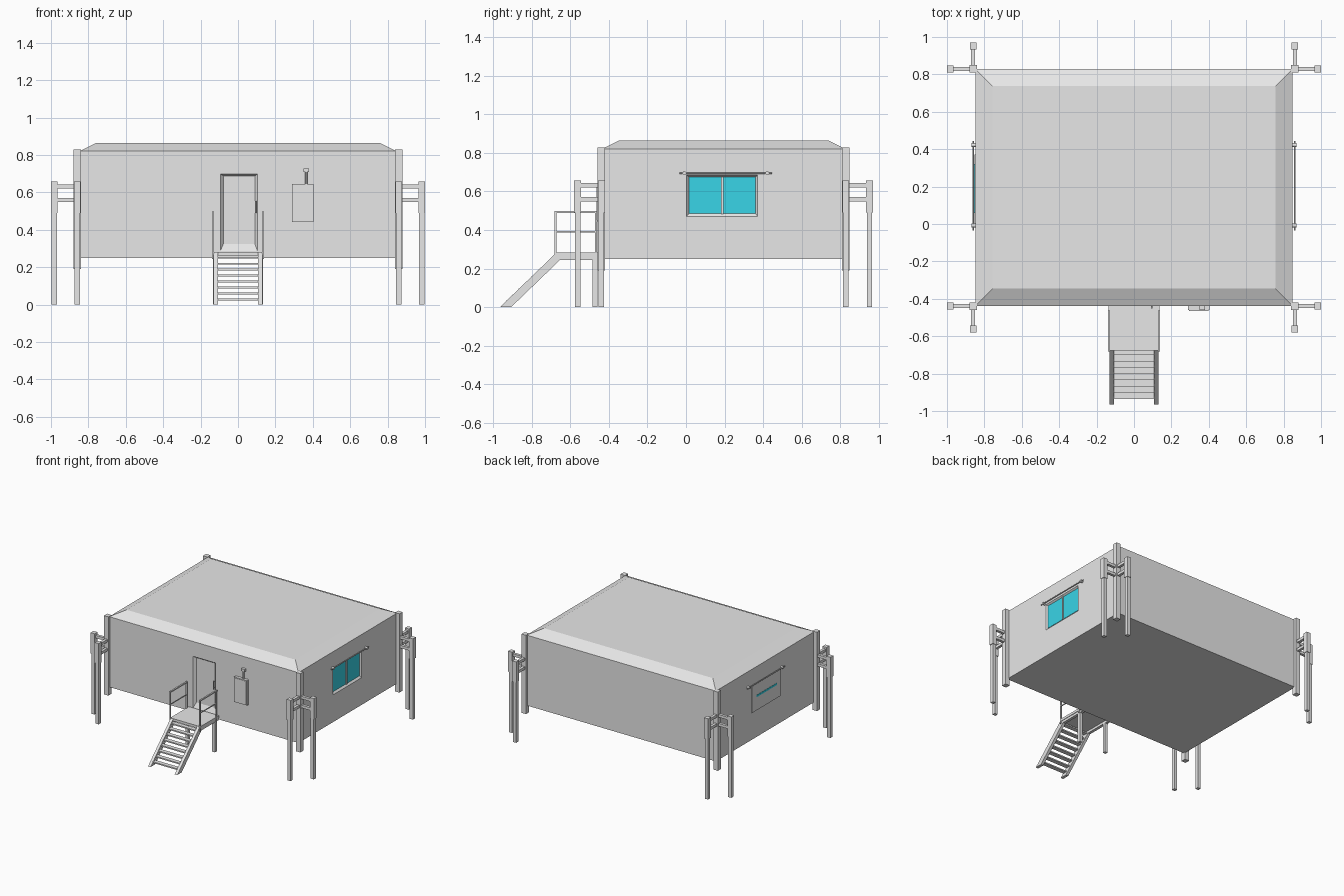
import bpy, bmesh
from mathutils import Vector

if "Cube" in bpy.data.objects:
    bpy.data.objects.remove(bpy.data.objects["Cube"])


def material(name, colour):
    m = bpy.data.materials.new(name)
    m.use_nodes = True
    m.diffuse_color = (*colour, 1)
    m.node_tree.nodes["Principled BSDF"].inputs["Base Color"].default_value = (*colour, 1)
    return m


GREY = material("light grey", (0.8, 0.8, 0.8))
TEAL = material("window teal", (0.045, 0.73, 0.88))


def finish(name, bm, mat):
    bmesh.ops.recalc_face_normals(bm, faces=bm.faces)
    mesh = bpy.data.meshes.new(name)
    bm.to_mesh(mesh)
    bm.free()
    mesh.materials.append(mat)
    ob = bpy.data.objects.new(name, mesh)
    bpy.context.collection.objects.link(ob)
    return ob


def loft(name, rings, mat=GREY):
    """Closed solid through a list of point rings."""
    bm = bmesh.new()
    loops = [[bm.verts.new(p) for p in ring] for ring in rings]
    for a, b in zip(loops, loops[1:]):
        for i in range(len(a)):
            j = (i + 1) % len(a)
            bm.faces.new((a[i], a[j], b[j], b[i]))
    bm.faces.new(loops[0])
    bm.faces.new(loops[-1])
    return finish(name, bm, mat)


def rect(u0, u1, v0, v1, place):
    return [place(u, v) for u, v in ((u0, v0), (u1, v0), (u1, v1), (u0, v1))]


def box(name, x, y, z, mat=GREY):
    return loft(name, [rect(*x, *y, lambda u, v, h=h: (u, v, h)) for h in z], mat)


def around(c, size):
    return (c - size / 2, c + size / 2)


def post(name, x, y, z, size):
    return box(name, around(x, size), around(y, size), z)


def rod(name, a, b, radius, sides=10):
    a, b = Vector(a), Vector(b)
    bm = bmesh.new()
    bmesh.ops.create_cone(bm, cap_ends=True, segments=sides, radius1=radius,
                          radius2=radius, depth=(b - a).length)
    turn = (b - a).to_track_quat('Z', 'Y').to_matrix().to_4x4()
    bm.transform(turn)
    bmesh.ops.translate(bm, verts=bm.verts, vec=(a + b) / 2)
    return finish(name, bm, GREY)


def cut(target, cutter):
    mod = target.modifiers.new("recess", 'BOOLEAN')
    mod.operation, mod.solver, mod.object = 'DIFFERENCE', 'EXACT', cutter
    bpy.context.view_layer.objects.active = target
    bpy.ops.object.modifier_apply(modifier=mod.name)
    bpy.data.objects.remove(cutter)


WX, FRONT, BACK = 0.848, -0.438, 0.829

# Cabin body with a shallow hipped roof
body = loft("cabin_body", [
    rect(-WX + i, WX - i, FRONT + i, BACK - i, lambda u, v, h=h: (u, v, h))
    for i, h in ((0, 0.25), (0, 0.82), (0.092, 0.865))])

# Door recess with sloped reveals
door_at = lambda d: (lambda u, v: (u, FRONT + d, v))
cut(body, loft("door_cutter", [
    rect(-0.095, 0.105, 0.285, 0.7, door_at(-0.0005)),
    rect(-0.078, 0.09, 0.325, 0.687, door_at(0.018))]))

# Window recess on the left side, glass and centre bar
side_at = lambda d: (lambda u, v: (WX - d, u, v))
cut(body, loft("window_cutter", [
    rect(0.003, 0.372, 0.47, 0.685, side_at(-0.0005)),
    rect(0.015, 0.36, 0.486, 0.674, side_at(0.014))]))
box("window_glass", (WX - 0.016, WX - 0.012), (0.015, 0.36), (0.486, 0.674), TEAL)
box("window_bar", (WX - 0.014, WX - 0.004), around(0.188, 0.012), (0.484, 0.676))

# Closed shutter on the right side with a narrow glazed slit
box("shutter_panel", (-WX - 0.006, -WX + 0.002), (0.003, 0.372), (0.47, 0.685))
box("shutter_slit", (-WX - 0.008, -WX - 0.004), (0.06, 0.32), around(0.585, 0.016), TEAL)

# Rods above both windows
for side, s in (("left", 1), ("right", -1)):
    x = s * (WX + 0.012)
    rod(side + "_window_rod", (x, -0.035, 0.695), (x, 0.445, 0.695), 0.004)
    for i, y in enumerate((-0.008, 0.422)):
        rod(f"{side}_rod_bracket_{i}", (s * (WX - 0.002), y, 0.695),
            (s * (WX + 0.02), y, 0.695), 0.01, 12)

# Corner posts, each with two braced outrigger legs
for sx, xname in ((1, "left"), (-1, "right")):
    for sy, cy, yname in ((-1, -0.439, "front"), (1, 0.829, "back")):
        tag = f"{yname}_{xname}"
        cx = sx * 0.86
        post(tag + "_corner_post", cx, cy, (0.19, 0.828), 0.04)
        for kind, lx, ly in (("side", sx * 0.982, cy), ("end", cx, cy + sy * 0.123)):
            post(f"{tag}_{kind}_sleeve", lx, ly, (0.49, 0.657), 0.036)
            post(f"{tag}_{kind}_leg", lx, ly, (0, 0.5), 0.028)
            for i, z in enumerate((0.56, 0.632)):
                xs, ys = sorted((cx, lx)), sorted((cy, ly))
                if kind == "side":
                    ys = around(cy, 0.022)
                else:
                    xs = around(cx, 0.022)
                box(f"{tag}_{kind}_brace_{i}", xs, ys, around(z, 0.022))

# Landing, stringers, rear supports and railings
box("landing", (-0.135, 0.135), (-0.675, FRONT), (0.262, 0.282))
profile = [(-0.965, 0), (-0.907, 0), (-0.655, 0.243), (FRONT, 0.243),
           (FRONT, 0.28), (-0.675, 0.28)]
for side, s in (("left", 1), ("right", -1)):
    loft(side + "_stringer", [[(s * x, y, z) for y, z in profile] for x in (0.108, 0.131)])
    post(side + "_landing_leg", s * 0.12, -0.472, (0, 0.25), 0.025)
    rx = s * 0.133
    for i, y in enumerate((-0.677, -0.468)):
        post(f"{side}_rail_post_{i}", rx, y, (0.243, 0.497), 0.01)
    box(side + "_handrail", around(rx, 0.012), (-0.682, -0.463), (0.488, 0.498))
    box(side + "_middle_rail", around(rx, 0.006), (-0.677, -0.468), (0.388, 0.395))

# Open treads
for i in range(8):
    y, z = -0.918 + i * 0.0335, 0.028 + i * 0.0318
    box(f"tread_{i}", (-0.11, 0.11), around(y, 0.034), around(z, 0.01))

# Door handle
hy = FRONT - 0.012
rod("door_handle", (0.095, hy, 0.49), (0.095, hy, 0.555), 0.004)
for i, z in enumerate((0.498, 0.547)):
    rod(f"handle_mount_{i}", (0.095, hy, z), (0.095, FRONT + 0.02, z), 0.003)

# Wall box with a capped pipe
box("wall_box", (0.288, 0.403), (FRONT - 0.023, FRONT + 0.002), (0.443, 0.645))
box("wall_box_cover", (0.294, 0.397), (FRONT - 0.026, FRONT - 0.02), (0.449, 0.639))
py = FRONT - 0.012
rod("wall_box_pipe", (0.365, py, 0.64), (0.365, py, 0.715), 0.007)
box("pipe_cap", around(0.365, 0.03), (FRONT - 0.022, FRONT + 0.002), (0.708, 0.728))
